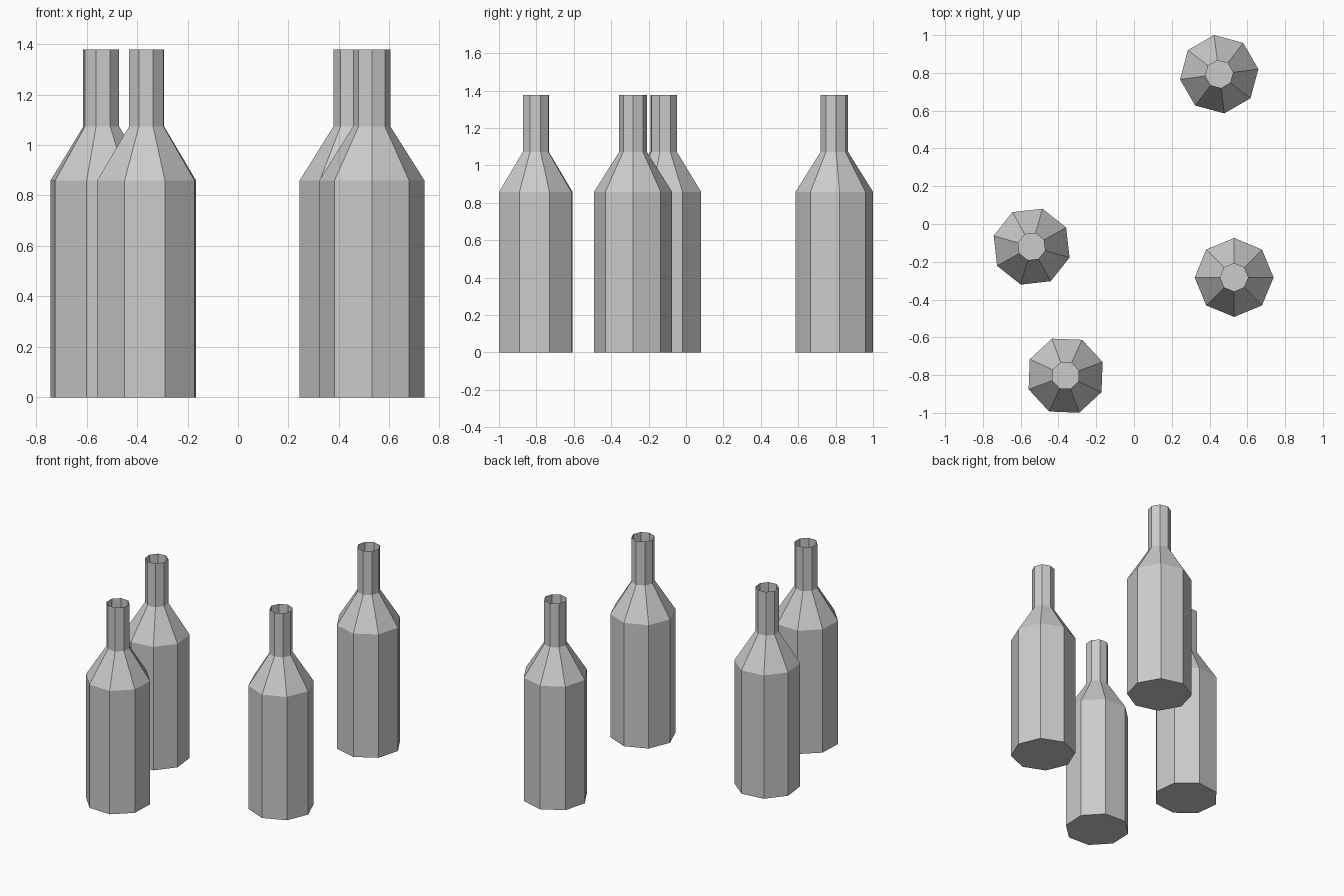
import bpy, bmesh
from math import radians, sin, cos, pi

if "Cube" in bpy.data.objects:
    bpy.data.objects.remove(bpy.data.objects["Cube"])

SIDES = 8
# (radius, height) from base to open mouth
PROFILE = [(0.209, 0.0), (0.209, 0.859), (0.074, 1.073), (0.074, 1.378)]


def bottle(name, x, y, turn):
    bm = bmesh.new()
    rings = [[bm.verts.new((r * cos(2 * pi * i / SIDES), r * sin(2 * pi * i / SIDES), z))
              for i in range(SIDES)] for r, z in PROFILE]
    # Closed base
    bm.faces.new(rings[0][::-1])
    # Body, shoulder and open neck
    for low, high in zip(rings, rings[1:]):
        for i in range(SIDES):
            j = (i + 1) % SIDES
            bm.faces.new((low[i], low[j], high[j], high[i]))
    mesh = bpy.data.meshes.new(name)
    bm.to_mesh(mesh)
    bm.free()
    obj = bpy.data.objects.new(name, mesh)
    obj.location = (x, y, 0)
    obj.rotation_euler.z = radians(turn)
    bpy.context.collection.objects.link(obj)


# Four scattered bottles, each turned differently
bottle("bottle_right", 0.53, -0.283, 0)
bottle("bottle_back", 0.451, 0.793, 7.5)
bottle("bottle_left", -0.542, -0.12, 29)
bottle("bottle_front", -0.362, -0.803, 20.3)
